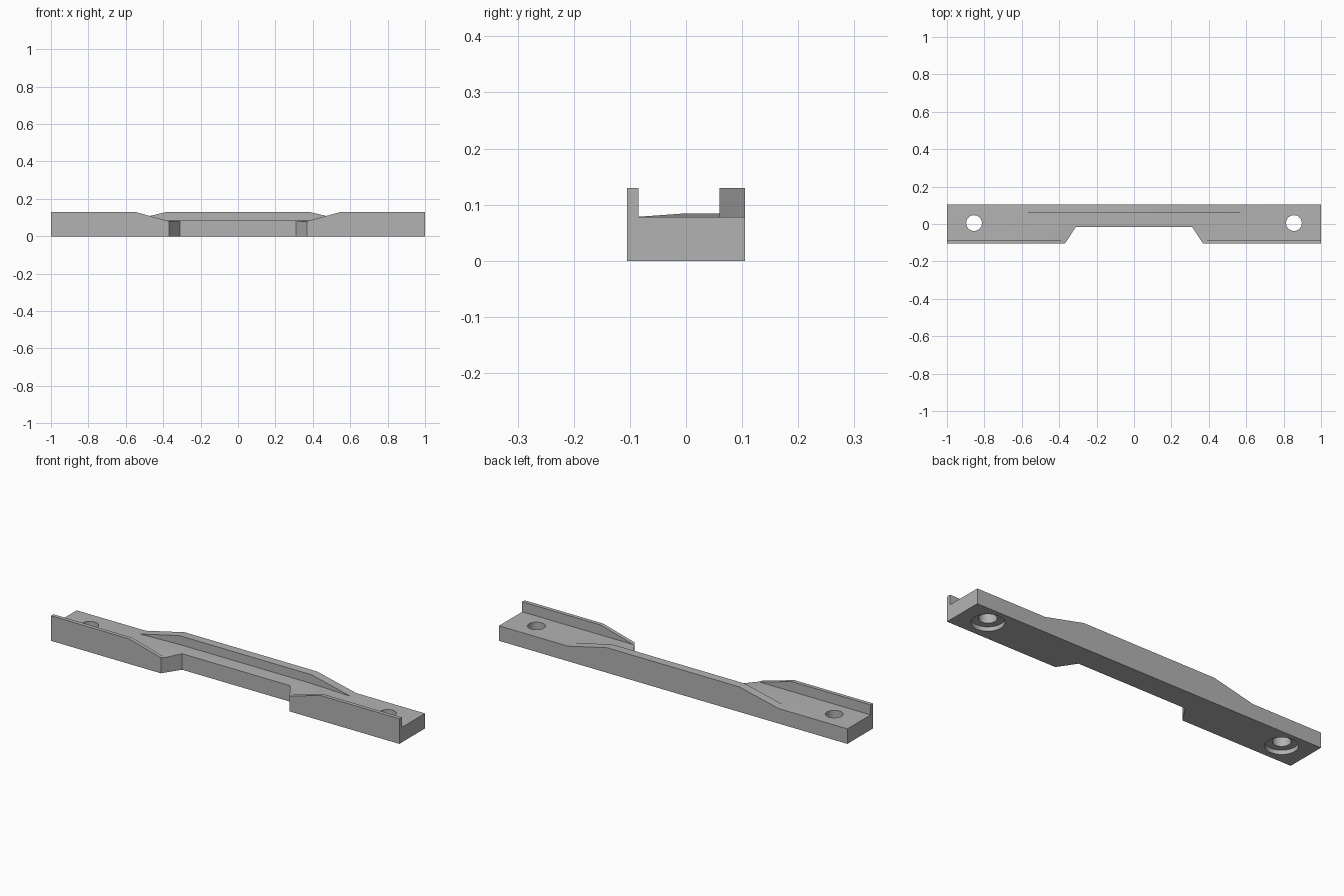
import bpy, bmesh

if "Cube" in bpy.data.objects:
    bpy.data.objects.remove(bpy.data.objects["Cube"], do_unlink=True)

grey = bpy.data.materials.new("plain grey")
grey.use_nodes = True
colour = (0.45, 0.45, 0.45, 1)
grey.diffuse_color = colour
grey.node_tree.nodes["Principled BSDF"].inputs["Base Color"].default_value = colour

HALF_W, TOP, FLOOR = 0.105, 0.13, 0.078
WALL_IN, RIB_IN = -0.085, 0.06


def add_object(name, bm):
    bmesh.ops.recalc_face_normals(bm, faces=bm.faces)
    mesh = bpy.data.meshes.new(name)
    bm.to_mesh(mesh)
    bm.free()
    mesh.materials.append(grey)
    ob = bpy.data.objects.new(name, mesh)
    bpy.context.collection.objects.link(ob)
    return ob


def prism(name, points, direction):
    """Closed prism from a flat outline swept along a direction."""
    bm = bmesh.new()
    face = bm.faces.new([bm.verts.new(p) for p in points])
    swept = bmesh.ops.extrude_face_region(bm, geom=[face])["geom"]
    verts = [v for v in swept if isinstance(v, bmesh.types.BMVert)]
    bmesh.ops.translate(bm, verts=verts, vec=direction)
    return add_object(name, bm)


def side_prism(name, profile, y0, y1):
    return prism(name, [(x, y0, z) for x, z in profile], (0, y1 - y0, 0))


def plan_prism(name, outline, z0, z1):
    return prism(name, [(x, y, z0) for x, y in outline], (0, 0, z1 - z0))


def rect(a0, b0, a1, b1):
    return [(a0, b0), (a1, b0), (a1, b1), (a0, b1)]


def cylinder(name, x, y, radius, z0, z1):
    bm = bmesh.new()
    bmesh.ops.create_cone(bm, cap_ends=True, segments=48, radius1=radius,
                          radius2=radius, depth=z1 - z0)
    bmesh.ops.translate(bm, verts=bm.verts, vec=(x, y, (z0 + z1) / 2))
    return add_object(name, bm)


def combine(target, tool, operation="DIFFERENCE"):
    """Apply a boolean and discard the tool."""
    mod = target.modifiers.new("combine", "BOOLEAN")
    mod.operation, mod.object, mod.solver = operation, tool, "EXACT"
    bpy.context.view_layer.objects.active = target
    bpy.ops.object.modifier_apply(modifier=mod.name)
    bpy.data.objects.remove(tool, do_unlink=True)


# Solid bar
bar = plan_prism("mounting_bar", rect(-1, -HALF_W, 1, HALF_W), 0, TOP)

# Long channel between front wall and back rib
combine(bar, plan_prism("channel_cutter", rect(-1.2, WALL_IN, 1.2, RIB_IN), FLOOR, 0.3))

# Back rib tapers down toward both ends
for s in (-1, 1):
    profile = [(s * 1.2, FLOOR), (s * 0.605, FLOOR), (s * 0.38, TOP),
               (s * 0.38, 0.3), (s * 1.2, 0.3)]
    combine(bar, side_prism("rib_end_cutter", profile, 0, 0.2))

# Front wall dips down toward the middle
dip = [(-0.36, FLOOR), (0.36, FLOOR), (0.55, TOP), (0.55, 0.3), (-0.55, 0.3), (-0.55, TOP)]
combine(bar, side_prism("wall_dip_cutter", dip, -0.2, 0))

# Slightly raised middle of the channel floor
bm = bmesh.new()
for s in (-1, 1):
    for x, y, z in ((0.6, -0.09, 0.05), (0.6, 0.08, 0.05), (0.6, -0.09, FLOOR),
                    (0.6, 0.08, FLOOR), (0.37, 0, 0.0845), (0.37, 0.08, 0.0845)):
        bm.verts.new((s * x, y, z))
hull = bmesh.ops.convex_hull(bm, input=bm.verts)
bmesh.ops.dissolve_limit(bm, angle_limit=0.001, verts=bm.verts, edges=bm.edges)
combine(bar, add_object("raised_floor", bm), "UNION")

# Front notch with slanted sides
notch = [(-0.436, -0.205), (0.436, -0.205), (0.31, -0.015), (-0.31, -0.015)]
combine(bar, plan_prism("notch_cutter", notch, -0.1, 0.3))

# Screw holes with counterbores underneath
for s in (-1, 1):
    combine(bar, cylinder("hole_cutter", s * 0.855, 0.005, 0.042, -0.1, 0.3))
    combine(bar, cylinder("counterbore_cutter", s * 0.855, 0.005, 0.076, -0.1, 0.022))

bpy.ops.object.select_all(action="DESELECT")
bar.select_set(True)
bpy.context.view_layer.objects.active = bar
bpy.ops.object.shade_smooth_by_angle(angle=0.5)
